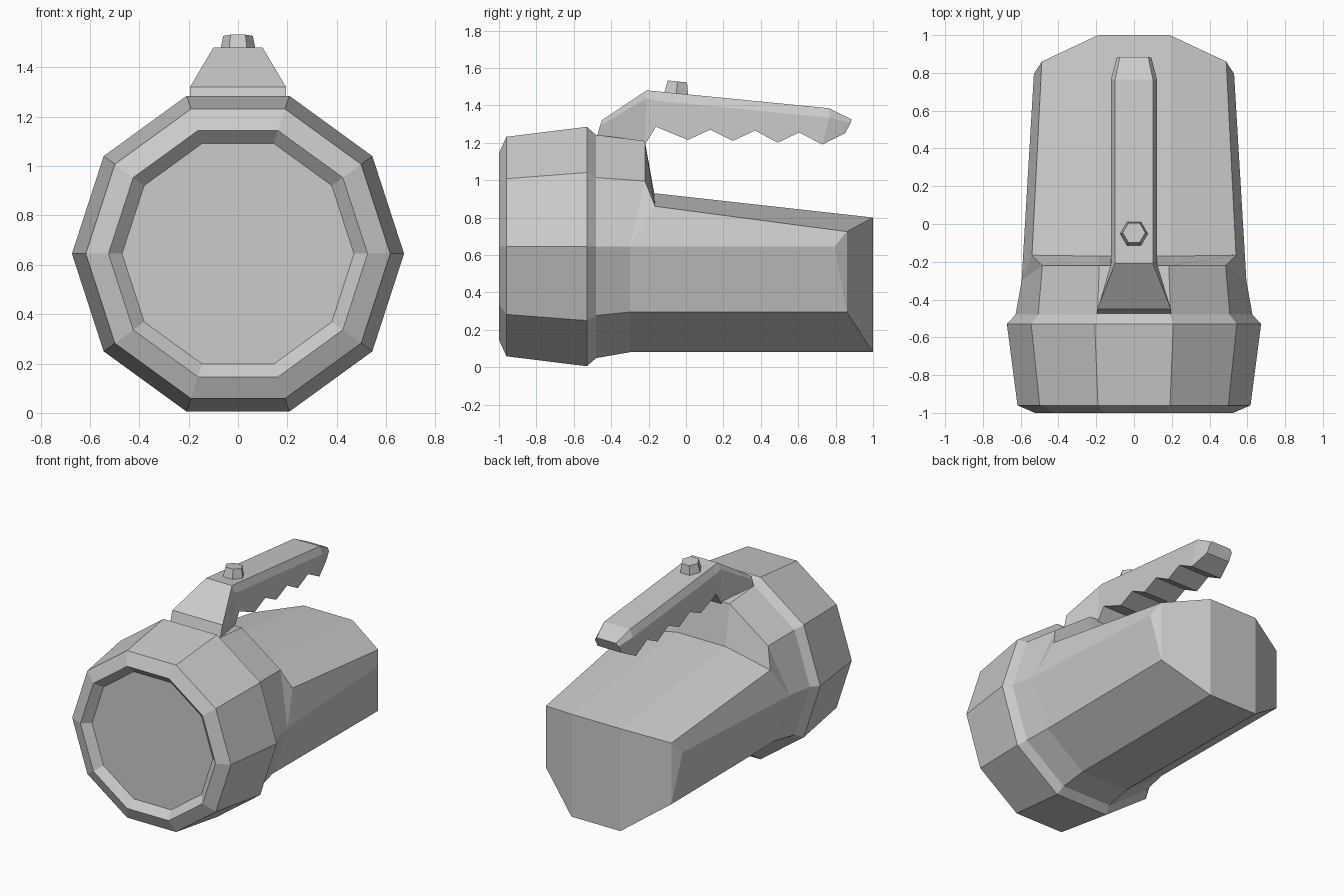
import bpy, bmesh
from math import cos, sin, pi, radians
from mathutils import Matrix, Vector

if "Cube" in bpy.data.objects:
    bpy.data.objects.remove(bpy.data.objects["Cube"])

CZ = 0.645  # axis height of the lamp


def mirrored(half):
    """Closed ring from its right half, listed top to bottom."""
    return half + [(-x, y, z) for x, y, z in reversed(half)]


def decagon(r, y):
    return mirrored([(r * cos(radians(a)), y, CZ + r * sin(radians(a)))
                     for a in (72, 36, 0, -36, -72)])


def loft(name, rings, caps):
    """Skin consecutive rings; caps = list of (ring index, vertex indices)."""
    bm = bmesh.new()
    vs = [[bm.verts.new(p) for p in ring] for ring in rings]
    n = len(rings[0])
    for a, b in zip(vs, vs[1:]):
        for i in range(n):
            j = (i + 1) % n
            bm.faces.new((a[i], a[j], b[j], b[i]))
    for ring, idx in caps:
        bm.faces.new([vs[ring][i] for i in idx])
    bmesh.ops.remove_doubles(bm, verts=bm.verts, dist=1e-4)
    bmesh.ops.recalc_face_normals(bm, faces=bm.faces)
    mesh = bpy.data.meshes.new(name)
    bm.to_mesh(mesh)
    bm.free()
    obj = bpy.data.objects.new(name, mesh)
    bpy.context.collection.objects.link(obj)
    return obj


# Lamp head with recessed lens, flared rim and collar, running into the body
# with its stepped roof and bevelled back end
lower = [(0.595, -0.30, CZ), (0.481, -0.30, 0.295), (0.184, -0.30, 0.08)]
rings = [decagon(r, y) for r, y in
         ((0.47, -0.95), (0.525, -1.0), (0.617, -0.96), (0.673, -0.53), (0.627, -0.48))]
rings += [
    mirrored([(0.184, -0.22, 1.21), (0.485, -0.22, 0.995)] + lower),
    mirrored([(0.19, -0.17, 0.93), (0.54, -0.165, 0.86)] + lower),
    mirrored([(0.19, 1.0, 0.80), (0.488, 0.86, 0.725), (0.53, 0.795, CZ),
              (0.488, 0.86, 0.295), (0.19, 1.0, 0.08)]),
]
back = [(0, 4, 5, 9), (0, 1, 3, 4), (1, 2, 3), (9, 8, 6, 5), (8, 7, 6)]
loft("lamp_body", rings, [(0, range(10))] + [(-1, f) for f in back])


# Handle: wide mount, bevelled grip with finger notches, tapered tip
def station(top, mid, bottom):
    return mirrored([top, mid, bottom])


def grip_top(y):
    return 1.48 - 0.098 * (y + 0.21)


stations = [
    station((0.195, -0.45, 1.32), (0.195, -0.46, 1.29), (0.195, -0.48, 1.22)),
    station((0.10, -0.21, 1.48), (0.122, -0.21, 1.44), (0.125, -0.22, 1.19)),
]
notches = [(-0.16, 1.285), (0.01, 1.215), (0.13, 1.27), (0.25, 1.21), (0.37, 1.265),
           (0.49, 1.20), (0.605, 1.255), (0.73, 1.19)]
for y, z in notches:
    yt = 0.765 if y == 0.73 else y
    stations.append(station((0.10, yt, grip_top(yt)), (0.122, yt, grip_top(yt) - 0.05),
                            (0.122, y, z)))
stations.append(station((0.075, 0.885, 1.325), (0.092, 0.88, 1.305), (0.092, 0.85, 1.25)))
loft("handle", stations, [(0, range(6)), (-1, range(6))])

# Hexagonal push button, tilted with the grip
tilt = Matrix.Translation((0, -0.052, 1.465)) @ Matrix.Rotation(-0.098, 4, 'X')
button = [[tilt @ Vector((r * cos(i * pi / 3), r * sin(i * pi / 3), z)) for i in range(6)]
          for r, z in ((0.075, -0.01), (0.060, 0.063))]
loft("button", button, [(0, range(6)), (1, range(6))])
